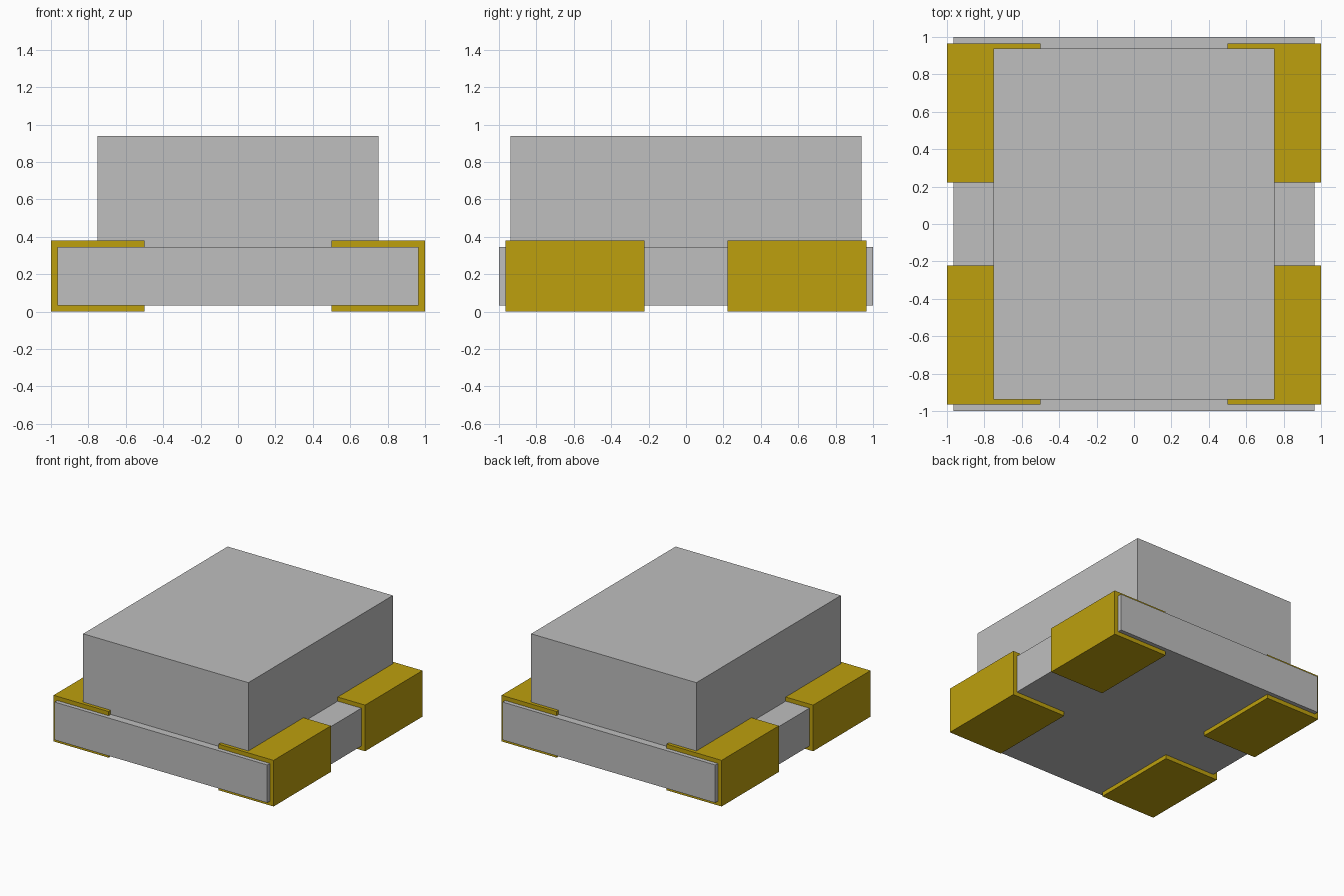
import bpy
import bmesh

cube = bpy.data.objects.get("Cube")
if cube:
    bpy.data.objects.remove(cube, do_unlink=True)


def material(name, rgb):
    mat = bpy.data.materials.new(name)
    mat.use_nodes = True
    mat.diffuse_color = (*rgb, 1)
    mat.node_tree.nodes["Principled BSDF"].inputs["Base Color"].default_value = (*rgb, 1)
    return mat


grey = material("light grey", (0.52, 0.52, 0.52))
gold = material("gold", (0.51, 0.35, 0.004))


def prism(name, profile, y0, y1, mat):
    """Extrude an x-z profile along y."""
    bm = bmesh.new()
    face = bm.faces.new([bm.verts.new((x, y0, z)) for x, z in profile])
    ext = bmesh.ops.extrude_face_region(bm, geom=[face])
    verts = [g for g in ext["geom"] if isinstance(g, bmesh.types.BMVert)]
    bmesh.ops.translate(bm, verts=verts, vec=(0, y1 - y0, 0))
    bmesh.ops.recalc_face_normals(bm, faces=bm.faces)
    mesh = bpy.data.meshes.new(name)
    bm.to_mesh(mesh)
    bm.free()
    mesh.materials.append(mat)
    obj = bpy.data.objects.new(name, mesh)
    bpy.context.collection.objects.link(obj)
    return obj


def box(name, half_x, half_y, z0, z1, mat):
    profile = [(-half_x, z0), (half_x, z0), (half_x, z1), (-half_x, z1)]
    return prism(name, profile, -half_y, half_y, mat)


# Base plate and the raised block on it
box("base_plate", 0.966, 1.0, 0.034, 0.345, grey)
box("top_block", 0.751, 0.938, 0.345, 0.94, grey)

# C-shaped contacts wrapped around the long edges of the base
IN, WALL, OUT = 0.5, 0.966, 1.0
clip = [(IN, 0), (OUT, 0), (OUT, 0.379), (IN, 0.379),
        (IN, 0.345), (WALL, 0.345), (WALL, 0.034), (IN, 0.034)]
for side, sx in (("left", 1), ("right", -1)):
    for end, sy in (("front", -1), ("back", 1)):
        profile = [(sx * x, z) for x, z in clip]
        prism(f"contact_{end}_{side}", profile, sy * 0.222, sy * 0.966, gold)
